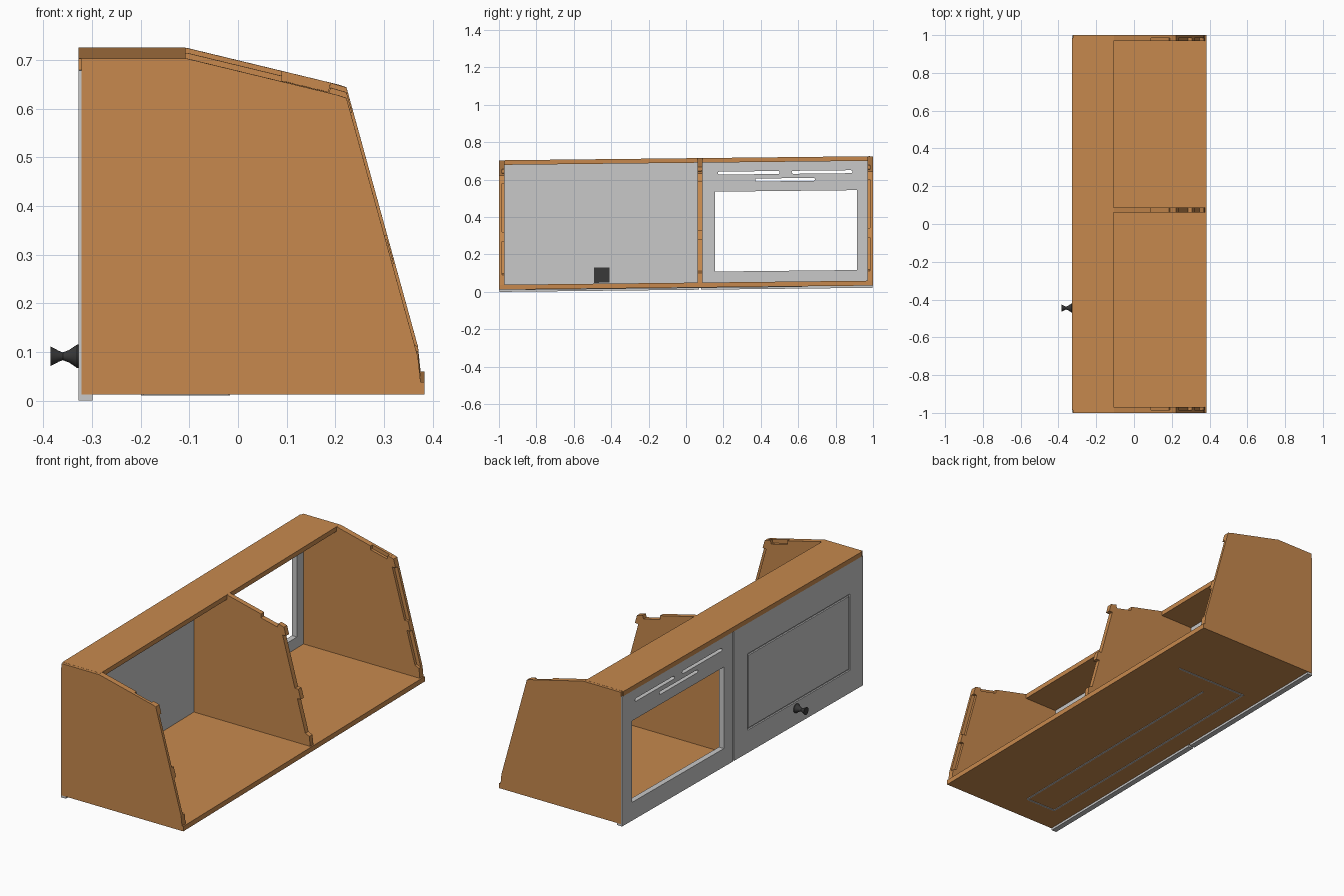
import bpy, bmesh, math

if "Cube" in bpy.data.objects:
    bpy.data.objects.remove(bpy.data.objects["Cube"])

TILT = 0.011  # the whole cabinet leans slightly along its length


def material(name, rgb):
    m = bpy.data.materials.new(name)
    m.diffuse_color = (*rgb, 1)
    m.use_nodes = True
    m.node_tree.nodes["Principled BSDF"].inputs["Base Color"].default_value = m.diffuse_color
    return m


WOOD = material("warm_wood", (0.57, 0.25, 0.075))
GREY = material("light_grey", (0.58, 0.58, 0.58))
DARK = material("dark_metal", (0.04, 0.04, 0.04))


def finish(name, bm, mat):
    bmesh.ops.recalc_face_normals(bm, faces=bm.faces[:])
    for v in bm.verts:
        v.co.z += TILT * v.co.y
    me = bpy.data.meshes.new(name)
    bm.to_mesh(me)
    bm.free()
    me.materials.append(mat)
    ob = bpy.data.objects.new(name, me)
    bpy.context.collection.objects.link(ob)
    return ob


def prism(name, pts, axis, a, b, mat):
    """Extrude an outline: axis y takes (x, z) points, axis x takes (y, z) points."""
    bm = bmesh.new()
    place = (lambda p, t: (p[0], t, p[1])) if axis == "y" else (lambda p, t: (t, p[0], p[1]))
    lo = [bm.verts.new(place(p, a)) for p in pts]
    hi = [bm.verts.new(place(p, b)) for p in pts]
    bm.faces.new(lo)
    bm.faces.new(hi[::-1])
    n = len(pts)
    for i in range(n):
        j = (i + 1) % n
        bm.faces.new((lo[i], lo[j], hi[j], hi[i]))
    return finish(name, bm, mat)


def box(name, x0, x1, y0, y1, z0, z1, mat):
    return prism(name, [(x0, z0), (x1, z0), (x1, z1), (x0, z1)], "y", y0, y1, mat)


def cut(ob, cutters):
    for c in cutters:
        c.hide_render = True
        mod = ob.modifiers.new("cut", "BOOLEAN")
        mod.operation = "DIFFERENCE"
        mod.solver = "EXACT"
        mod.object = c
        bpy.context.view_layer.objects.active = ob
        bpy.ops.object.modifier_apply(modifier=mod.name)
        bpy.data.objects.remove(c)


# Upright panel outlines: clean outside, stepped recesses inside
Z0, Z1 = 0.024, 0.714
clean = [(-0.322, Z0), (0.378, Z0), (0.37, 0.10), (0.223, 0.633), (0.205, 0.639),
         (-0.105, Z1), (-0.322, Z1)]


def slope_x(z):
    return 0.37 - 0.147 * (z - 0.10) / 0.533


def slope_z(x):
    return Z1 - 0.075 * (x + 0.105) / 0.31


R = 0.02
notched = [(-0.322, Z0), (0.378, Z0), (0.37, 0.10),
           (slope_x(0.11) - R, 0.11), (slope_x(0.28) - R, 0.28), (slope_x(0.28), 0.28),
           (slope_x(0.33), 0.33), (slope_x(0.33) - R, 0.33), (slope_x(0.59) - R, 0.59),
           (slope_x(0.59), 0.59), (0.223, 0.633), (0.19, slope_z(0.19)),
           (0.185, slope_z(0.185) - R), (0.09, slope_z(0.09) - R), (0.09, slope_z(0.09)),
           (-0.105, Z1), (-0.322, Z1)]

for s, side in ((-1, "near"), (1, "far")):
    prism(side + "_side_panel", clean, "y", s * 0.985, s * 1.0, WOOD)
    prism(side + "_side_lining", notched, "y", s * 0.97, s * 0.985, WOOD)
prism("divider", notched, "y", 0.062, 0.088, WOOD)

# Top and bottom boards, split at the divider
for y0, y1, side in ((-1, 0.075, "near"), (0.075, 1, "far")):
    box(side + "_bottom_board", -0.322, 0.383, y0, y1, Z0 - 0.001, Z0 + 0.025, WOOD)
    box(side + "_top_board", -0.328, -0.108, max(y0, -0.985), min(y1, 0.985),
        Z1 - 0.024, Z1 + 0.0005, WOOD)

# Solid door with a rectangular groove
FX, BX = -0.328, -0.299
solid = box("solid_door", FX, BX, -0.998, 0.070, 0.011, 0.69, GREY)
W = 0.010
ya, yb, za, zb = -0.89, -0.04, 0.13, 0.53
cut(solid, [box("groove", FX - 0.02, FX + 0.008, y0, y1, z0, z1, GREY) for y0, y1, z0, z1 in (
    (ya, yb, za, za + W), (ya, yb, zb - W, zb),
    (ya, ya + W, za, zb), (yb - W, yb, za, zb))])

# Open door with window and three rounded vent slots
frame = box("window_door", FX, BX, 0.080, 0.998, 0.011, 0.69, GREY)
cutters = [box("window", FX - 0.05, BX + 0.05, 0.155, 0.915, 0.107, 0.534, GREY)]
for y0, y1, z in ((0.17, 0.50, 0.633), (0.565, 0.89, 0.633), (0.37, 0.69, 0.594)):
    r = 0.008
    pts = []
    for c, start in ((y1 - r, -math.pi / 2), (y0 + r, math.pi / 2)):
        for i in range(7):
            a = start + math.pi * i / 6
            pts.append((c + r * math.cos(a), z + r * math.sin(a)))
    cutters.append(prism("slot", pts, "x", FX - 0.05, BX + 0.05, GREY))
cut(frame, cutters)

# Thin strip running under the bottom board
for i, (x0, x1, y0, y1) in enumerate((
        (-0.195, 0.22, 0.612, 0.62), (-0.199, -0.191, -0.855, 0.62),
        (-0.195, -0.02, -0.859, -0.851), (-0.024, -0.016, -0.855, 0.515))):
    box("underside_strip_%d" % (i + 1), x0, x1, y0, y1, Z0 - 0.004, Z0 + 0.002, GREY)

# Turned knob and its inner plate
KY, KZ, N = -0.445, 0.096, 24
profile = [(-0.322, 0.024), (-0.331, 0.024), (-0.335, 0.021), (-0.347, 0.013),
           (-0.360, 0.008), (-0.368, 0.011), (-0.385, 0.020)]
bm = bmesh.new()
rings = [[bm.verts.new((x, KY + r * math.cos(2 * math.pi * k / N), KZ + r * math.sin(2 * math.pi * k / N)))
          for k in range(N)] for x, r in profile]
for a, b in zip(rings, rings[1:]):
    for k in range(N):
        j = (k + 1) % N
        bm.faces.new((a[k], a[j], b[j], b[k]))
bm.faces.new(rings[0])
bm.faces.new(rings[-1])
knob = finish("knob", bm, DARK)
bpy.context.view_layer.objects.active = knob
knob.select_set(True)
bpy.ops.object.shade_smooth_by_angle(angle=math.radians(35))
box("knob_plate", BX - 0.001, BX + 0.006, -0.492, -0.41, 0.054, 0.136, DARK)
